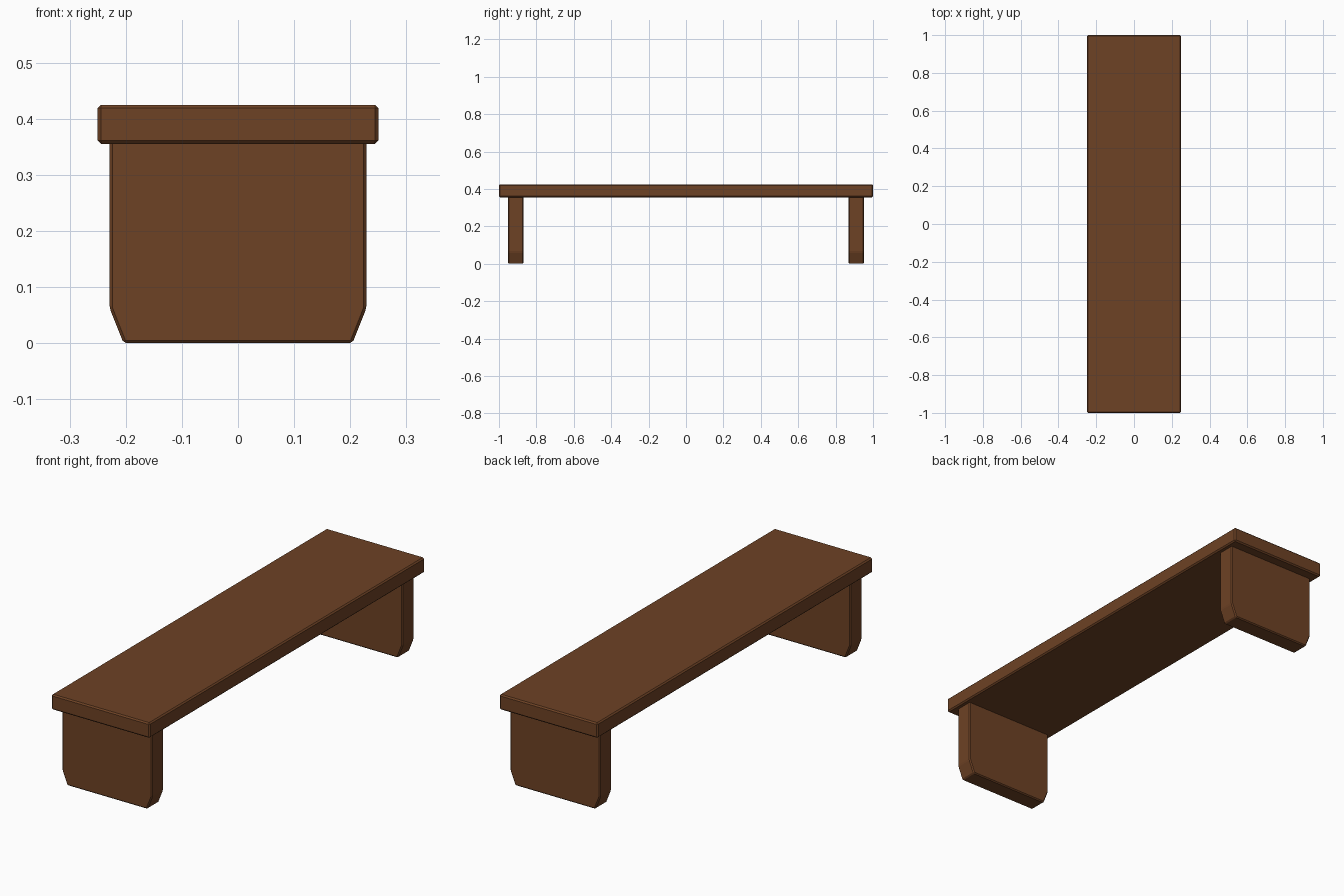
import bpy
import bmesh

if "Cube" in bpy.data.objects:
    bpy.data.objects.remove(bpy.data.objects["Cube"])

wood = bpy.data.materials.new("brown wood")
wood.diffuse_color = (0.155, 0.054, 0.018, 1.0)
wood.use_nodes = True
wood.node_tree.nodes["Principled BSDF"].inputs["Base Color"].default_value = wood.diffuse_color


def board(name, profile, y0, y1, bevel):
    """Extrude an x/z outline along y and chamfer its edges."""
    bm = bmesh.new()
    face = bm.faces.new([bm.verts.new((x, y0, z)) for x, z in profile])
    ext = bmesh.ops.extrude_face_region(bm, geom=[face])
    verts = [v for v in ext["geom"] if isinstance(v, bmesh.types.BMVert)]
    bmesh.ops.translate(bm, verts=verts, vec=(0, y1 - y0, 0))
    bmesh.ops.recalc_face_normals(bm, faces=bm.faces)
    mesh = bpy.data.meshes.new(name)
    bm.to_mesh(mesh)
    bm.free()
    mesh.materials.append(wood)
    obj = bpy.data.objects.new(name, mesh)
    bpy.context.collection.objects.link(obj)
    mod = obj.modifiers.new("chamfer", "BEVEL")
    mod.width = bevel
    mod.segments = 1
    mod.limit_method = "ANGLE"
    mod.angle_limit = 0.3
    return obj


# Long flat seat plank
board("seat", [(-0.25, 0.355), (0.25, 0.355), (0.25, 0.425), (-0.25, 0.425)],
      -1.0, 1.0, 0.006)

# Slab legs with clipped lower corners, tops tucked into the seat
half = [(0.204, 0.0), (0.229, 0.063), (0.229, 0.365)]
outline = half + [(-x, z) for x, z in reversed(half)]
board("front_leg", outline, -0.952, -0.868, 0.005)
board("back_leg", outline, 0.868, 0.952, 0.005)
